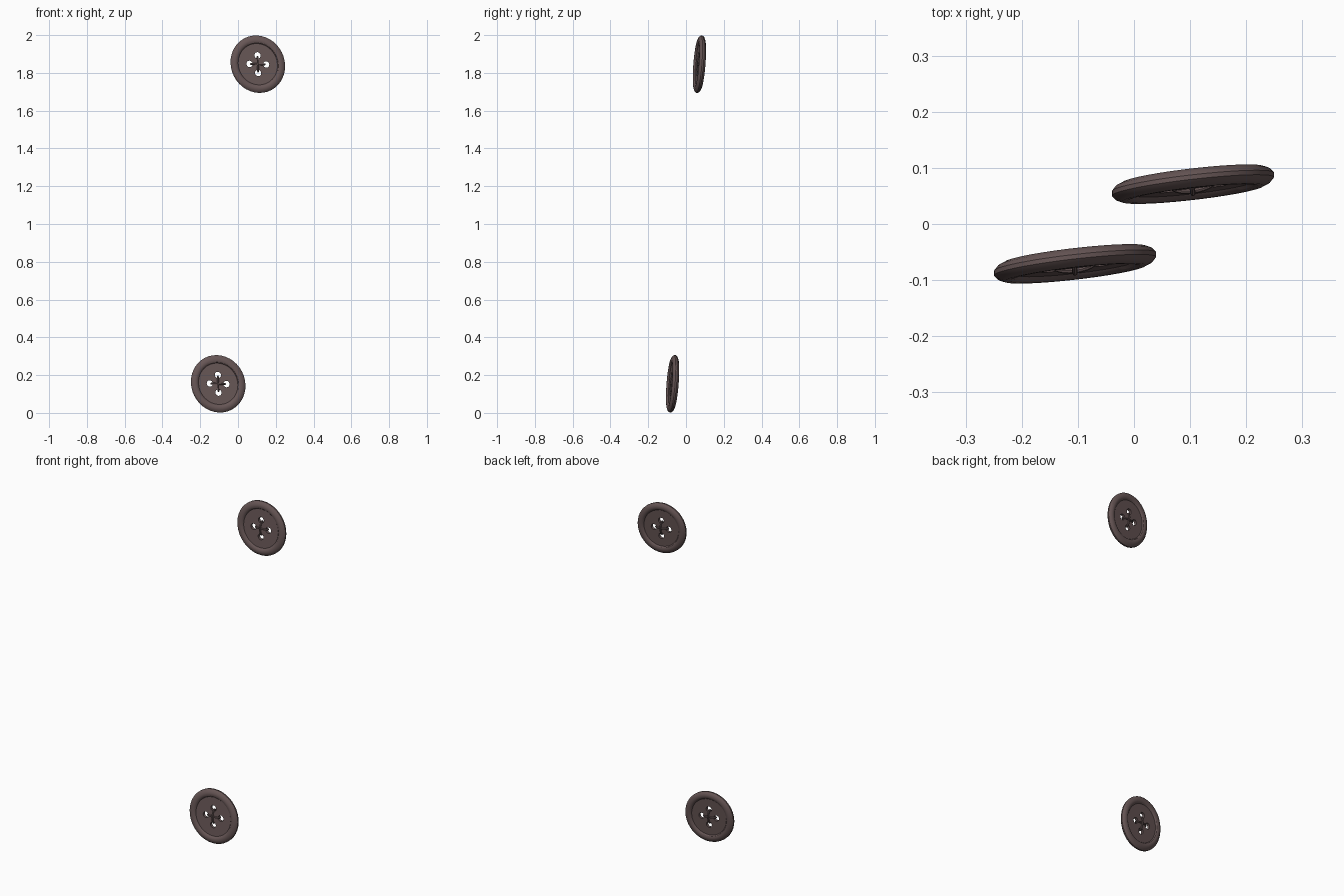
import bpy, bmesh, math
from mathutils import Matrix

if "Cube" in bpy.data.objects:
    bpy.data.objects.remove(bpy.data.objects["Cube"])

brown = bpy.data.materials.new("dark brown")
brown.diffuse_color = (0.135, 0.093, 0.092, 1)
brown.use_nodes = True
brown.node_tree.nodes["Principled BSDF"].inputs["Base Color"].default_value = brown.diffuse_color

SEGMENTS = 40
HOLE_OFFSET, HOLE_RADIUS = 0.046, 0.017


def new_object(name, bm):
    bmesh.ops.recalc_face_normals(bm, faces=bm.faces[:])
    mesh = bpy.data.meshes.new(name)
    bm.to_mesh(mesh)
    bm.free()
    mesh.materials.append(brown)
    obj = bpy.data.objects.new(name, mesh)
    bpy.context.collection.objects.link(obj)
    return obj


def activate(obj):
    bpy.ops.object.select_all(action='DESELECT')
    obj.select_set(True)
    bpy.context.view_layer.objects.active = obj


# Slightly oval, and leaning back towards its upper right
t = math.radians(27)
turn = Matrix.Rotation(t, 4, 'Y')
stretch = turn.inverted() @ Matrix.Diagonal((0.945, 1, 1.03, 1)) @ turn
lean = Matrix(((1, 0, 0, 0), (0.12, 1, 0.085, 0), (0, 0, 1, 0), (0, 0, 0, 1)))
shape = lean @ stretch


def make_disc(name):
    # Turned disc: recessed plate inside a raised rounded rim
    half = [(0.108, 0.008), (0.113, 0.014), (0.121, 0.017), (0.131, 0.017),
            (0.143, 0.012), (0.150, 0.004)]
    profile = [(r, -y) for r, y in half] + [(r, y) for r, y in reversed(half)]
    bm = bmesh.new()
    rings = []
    for r, y in profile:
        rings.append([bm.verts.new((r * math.cos(a), y, r * math.sin(a)))
                      for a in (2 * math.pi * i / SEGMENTS for i in range(SEGMENTS))])
    for a, b in zip(rings, rings[1:]):
        for i in range(SEGMENTS):
            j = (i + 1) % SEGMENTS
            bm.faces.new((a[i], a[j], b[j], b[i]))
    bm.faces.new(rings[0])
    bm.faces.new(rings[-1])
    disc = new_object(name, bm)

    # Four thread holes
    bm = bmesh.new()
    for k in range(4):
        a = k * math.pi / 2
        place = (Matrix.Translation((HOLE_OFFSET * math.cos(a), 0, HOLE_OFFSET * math.sin(a)))
                 @ Matrix.Rotation(math.pi / 2, 4, 'X'))
        bmesh.ops.create_cone(bm, cap_ends=True, segments=16, radius1=HOLE_RADIUS,
                              radius2=HOLE_RADIUS, depth=0.1, matrix=place)
    cutter = new_object("hole_cutter", bm)
    cutter.hide_render = True
    activate(disc)
    mod = disc.modifiers.new("holes", 'BOOLEAN')
    mod.object = cutter
    mod.operation = 'DIFFERENCE'
    mod.solver = 'EXACT'
    bpy.ops.object.modifier_apply(modifier=mod.name)
    bpy.data.objects.remove(cutter)
    return disc


def make_thread(name, vertical, bow):
    # Closed loop through two opposite holes, crossing front and back
    bm = bmesh.new()
    n, m, tube = 24, 8, 0.005
    rings = []
    for i in range(n):
        a = 2 * math.pi * i / n
        ca, sa = math.cos(a), math.sin(a)
        ring = []
        for k in range(m):
            b = 2 * math.pi * k / m
            out = tube * math.cos(b)
            u, y, w = (0.038 + out) * ca, (bow + out) * sa, tube * math.sin(b)
            ring.append(bm.verts.new((w, y, u) if vertical else (u, y, w)))
        rings.append(ring)
    for i in range(n):
        a, b = rings[i], rings[(i + 1) % n]
        for k in range(m):
            j = (k + 1) % m
            bm.faces.new((a[k], a[j], b[j], b[k]))
    return new_object(name, bm)


# Two matching buttons, one low and one high
for label, centre in (("lower", (-0.105, -0.071, 0.154)), ("upper", (0.105, 0.071, 1.846))):
    parts = [make_disc(label + "_button"),
             make_thread(label + "_upright_thread", True, 0.016),
             make_thread(label + "_level_thread", False, 0.012)]
    for part in parts:
        part.data.transform(shape)
        part.location = centre
        activate(part)
        bpy.ops.object.shade_smooth_by_angle(angle=math.radians(30))
